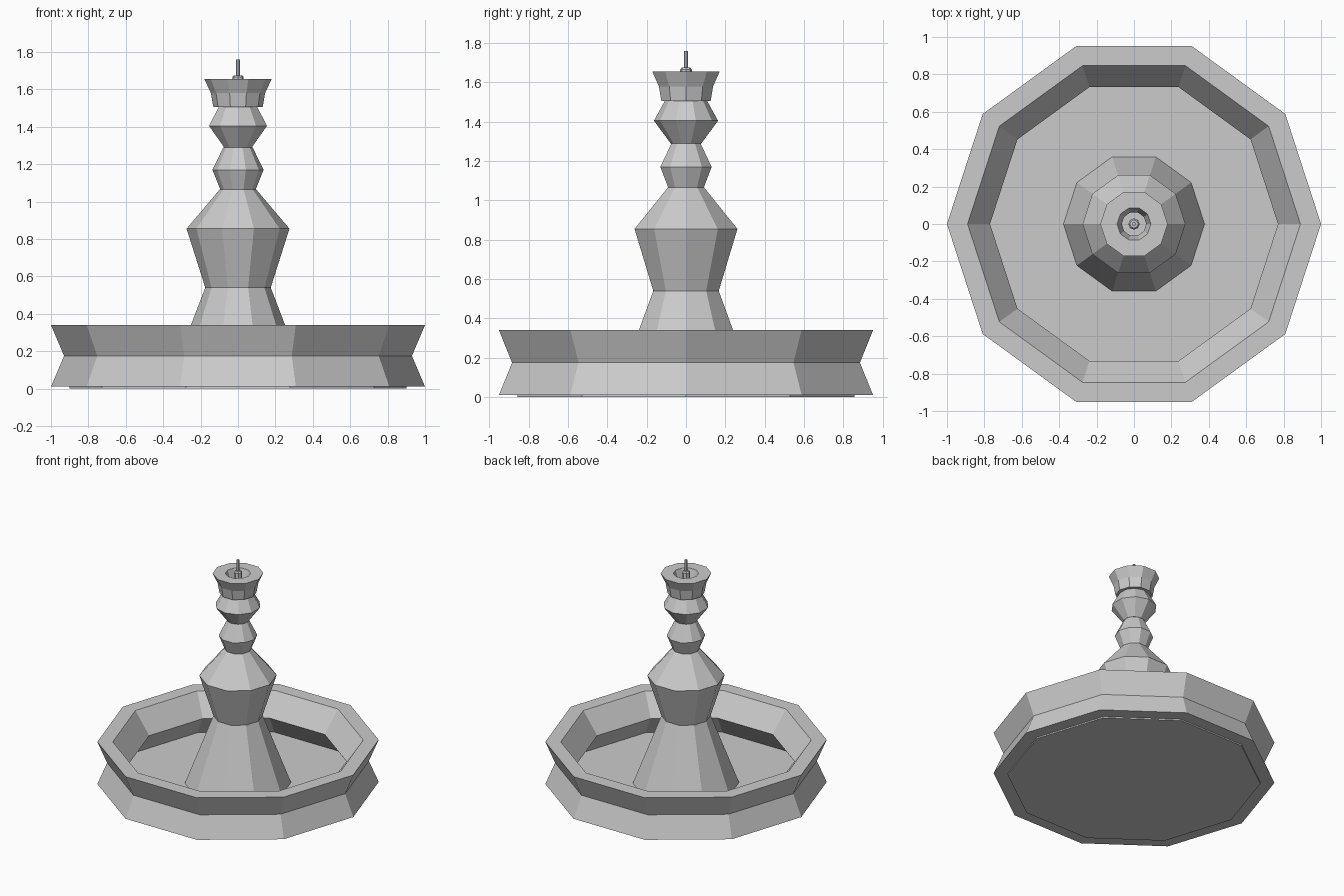
import bpy, bmesh
from math import cos, sin, tau, radians

if "Cube" in bpy.data.objects:
    bpy.data.objects.remove(bpy.data.objects["Cube"])


def lathe(name, profile, sides=10, turn=0.0, cap_start=True, cap_end=True, loop=False):
    """Revolve (radius, z) points into a faceted solid."""
    bm = bmesh.new()
    rings = []
    for r, z in profile:
        rings.append([bm.verts.new((r * cos(tau * i / sides + turn),
                                    r * sin(tau * i / sides + turn), z))
                      for i in range(sides)])
    pairs = list(zip(rings, rings[1:]))
    if loop:
        pairs.append((rings[-1], rings[0]))
    for a, b in pairs:
        for i in range(sides):
            j = (i + 1) % sides
            bm.faces.new((a[i], a[j], b[j], b[i]))
    if not loop:
        if cap_start:
            bm.faces.new(rings[0][::-1])
        if cap_end:
            bm.faces.new(rings[-1])
    bmesh.ops.recalc_face_normals(bm, faces=bm.faces)
    mesh = bpy.data.meshes.new(name)
    bm.to_mesh(mesh)
    bm.free()
    obj = bpy.data.objects.new(name, mesh)
    bpy.context.collection.objects.link(obj)
    return obj


# Basin wall, pinched at mid height inside and out
lathe("basin_wall", [(1.0, 0.01), (0.93, 0.175), (1.0, 0.34),
                     (0.89, 0.34), (0.77, 0.175), (0.89, 0.01)], loop=True)

# Basin floor
lathe("basin_floor", [(0.9, 0.0), (0.9, 0.012)])

# Pedestal
lathe("pedestal", [(0.38, 0.005), (0.175, 0.54), (0.275, 0.855), (0.097, 1.065)])

# Two stacked knops on the stem
lathe("lower_knop", [(0.095, 1.065), (0.137, 1.17), (0.078, 1.29)])
lathe("upper_knop", [(0.078, 1.29), (0.163, 1.405), (0.108, 1.505)], turn=radians(18))

# Hollow cup at the top
lathe("top_cup", [(0.132, 1.505), (0.145, 1.58), (0.18, 1.655),
                  (0.09, 1.655), (0.065, 1.58), (0.08, 1.53)])

# Water nozzle: base, collar and thin pipe
lathe("nozzle_base", [(0.03, 1.53), (0.03, 1.665), (0.022, 1.675)], sides=8)
lathe("nozzle_pipe", [(0.011, 1.66), (0.011, 1.76)], sides=8)
